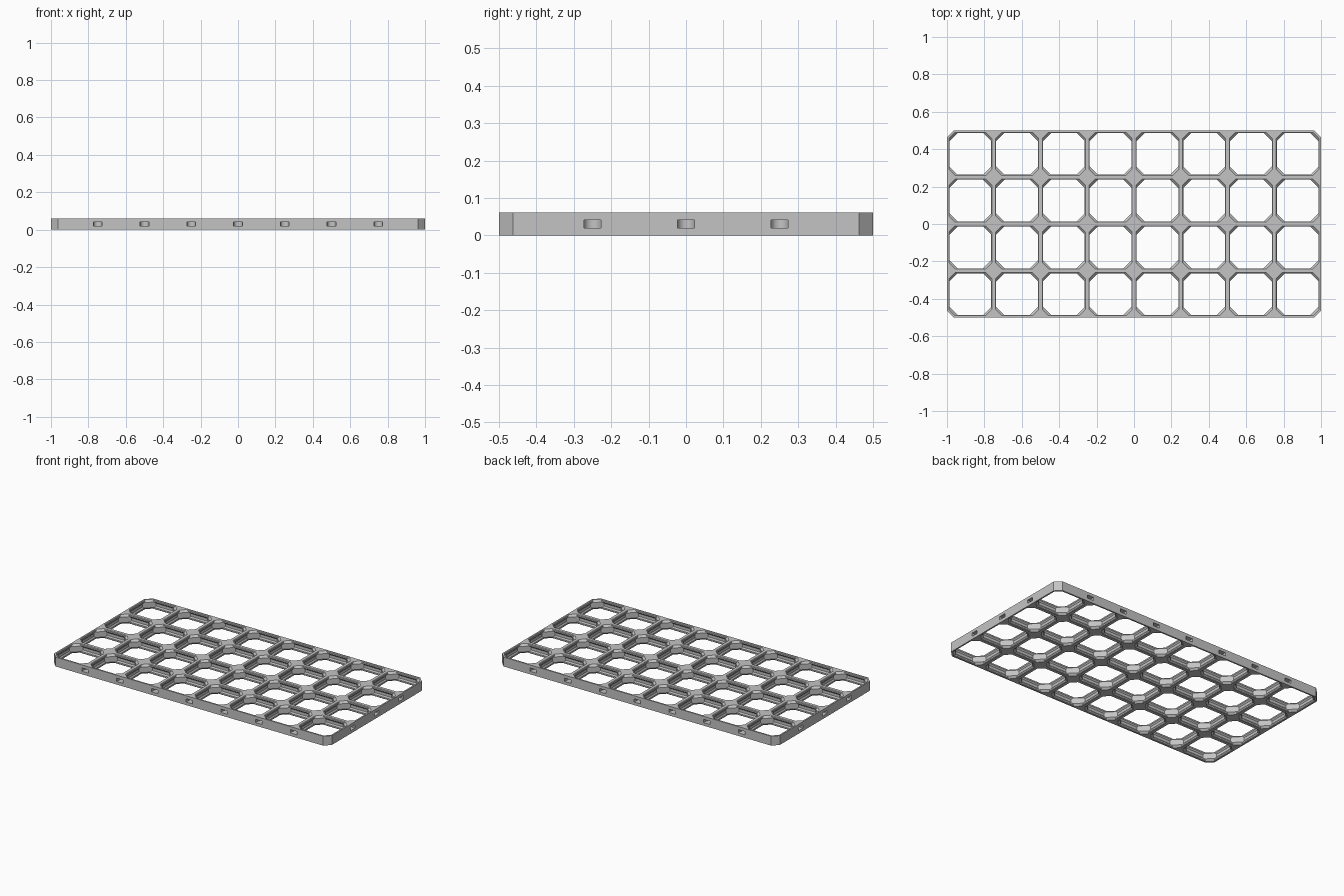
import bpy, bmesh, math
from mathutils import Matrix, Vector

if "Cube" in bpy.data.objects:
    bpy.data.objects.remove(bpy.data.objects["Cube"], do_unlink=True)

COLS, ROWS = 8, 4
CELL = 28.0                     # cell pitch, in millimetres
HALF = CELL / 2
THICK = 6.8
CUT = 4.2                       # outer corner cut
DIAG = HALF * math.sqrt(2)
SCALE = 2 / (COLS * CELL)

grey = bpy.data.materials.new("Light grey plastic")
grey.use_nodes = True
grey.diffuse_color = (0.55, 0.55, 0.55, 1)
grey.node_tree.nodes["Principled BSDF"].inputs["Base Color"].default_value = grey.diffuse_color

# Opening profile, lower half: height, rib thickness, corner block depth
lower = [(0, 1.1, 4.17), (0.4, 1.5, 4.57), (1.4, 1.5, 5.57), (2.4, 0.8, 5.57)]
profile = lower + [(THICK - z, rib, corner) for z, rib, corner in reversed(lower)]


def octagon(a, b):
    """Points counter-clockwise, starting with the right-hand side."""
    return [(a, -b), (a, b), (b, a), (-b, a), (-a, b), (-a, -b), (-b, -a), (b, -a)]


def make_object(name, bm):
    bmesh.ops.remove_doubles(bm, verts=bm.verts, dist=0.001)
    bmesh.ops.recalc_face_normals(bm, faces=bm.faces)
    bmesh.ops.scale(bm, vec=Vector((SCALE,) * 3), verts=bm.verts)
    mesh = bpy.data.meshes.new(name)
    bm.to_mesh(mesh)
    bm.free()
    mesh.materials.append(grey)
    obj = bpy.data.objects.new(name, mesh)
    bpy.context.collection.objects.link(obj)
    return obj


def add_cell(bm, col, row):
    cx = (col - (COLS - 1) / 2) * CELL
    cy = (row - (ROWS - 1) / 2) * CELL

    def ring(points, z):
        return [bm.verts.new((cx + x, cy + y, z)) for x, y in points]

    # Moulded wall of the opening
    rings = []
    for z, rib, corner in profile:
        a = HALF - rib
        rings.append(ring(octagon(a, math.sqrt(2) * (DIAG - corner) - a), z))
    for low, high in zip(rings, rings[1:]):
        for i in range(8):
            j = (i + 1) % 8
            bm.faces.new((low[i], low[j], high[j], high[i]))

    # Flat bottom and top, with full corners except at the outside of the sheet
    left, right, front, back = col == 0, col == COLS - 1, row == 0, row == ROWS - 1
    outside = {0: right, 1: right and back, 2: back, 3: left and back,
               4: left, 5: left and front, 6: front, 7: right and front}
    tips = {1: (HALF, HALF), 3: (-HALF, HALF), 5: (-HALF, -HALF), 7: (HALF, -HALF)}
    bottom, top = [ring(octagon(HALF, HALF - CUT), z) for z in (0, THICK)]
    tip_pairs = {}
    for i in range(8):
        j = (i + 1) % 8
        bm.faces.new((bottom[i], bottom[j], rings[0][j], rings[0][i]))
        bm.faces.new((top[i], top[j], rings[-1][j], rings[-1][i]))
        if i in tips and not outside[i]:
            tip_pairs[i] = [ring([tips[i]], z)[0] for z in (0, THICK)]
            for edge, tip in zip((bottom, top), tip_pairs[i]):
                bm.faces.new((edge[i], tip, edge[j]))

    # Outer walls, including the short strips beside each full corner
    for i in range(8):
        if not outside[i]:
            continue
        j = (i + 1) % 8
        bm.faces.new((bottom[i], bottom[j], top[j], top[i]))
        if i % 2 == 0:
            for k, corner in ((i, (i - 1) % 8), (j, j)):
                if corner in tip_pairs:
                    low, high = tip_pairs[corner]
                    bm.faces.new((bottom[k], low, high, top[k]))


# Grid sheet
bm = bmesh.new()
for col in range(COLS):
    for row in range(ROWS):
        add_cell(bm, col, row)
grid = make_object("grid_panel", bm)

# Round-ended connector slots around the edge
RADIUS, REACH, SLOT_HEIGHT = 2.6, 2.5, 2.4
arc = [(RADIUS * math.cos(math.pi * i / 16), REACH + RADIUS * math.sin(math.pi * i / 16))
       for i in range(17)]
outline = [(RADIUS, -2)] + arc + [(-RADIUS, -2)]
bm = bmesh.new()


def add_slot(x, y, angle):
    place = Matrix.Translation((x, y, (THICK - SLOT_HEIGHT) / 2)) @ Matrix.Rotation(angle, 4, "Z")
    base = bm.faces.new([bm.verts.new(place @ Vector((u, v, 0))) for u, v in outline])
    extruded = bmesh.ops.extrude_face_region(bm, geom=[base])
    moved = [g for g in extruded["geom"] if isinstance(g, bmesh.types.BMVert)]
    bmesh.ops.translate(bm, vec=(0, 0, SLOT_HEIGHT), verts=moved)


for i in range(1, COLS):
    x = (i - COLS / 2) * CELL
    add_slot(x, -ROWS * HALF, 0)
    add_slot(x, ROWS * HALF, math.pi)
for i in range(1, ROWS):
    y = (i - ROWS / 2) * CELL
    add_slot(COLS * HALF, y, math.pi / 2)
    add_slot(-COLS * HALF, y, -math.pi / 2)
cutter = make_object("slot_cutter", bm)
cutter.hide_render = True

slots = grid.modifiers.new("Connector slots", "BOOLEAN")
slots.operation = "DIFFERENCE"
slots.solver = "EXACT"
slots.object = cutter
bpy.context.view_layer.objects.active = grid
grid.select_set(True)
bpy.ops.object.modifier_apply(modifier=slots.name)
bpy.data.objects.remove(cutter, do_unlink=True)
bpy.ops.object.shade_smooth_by_angle(angle=math.radians(20))
